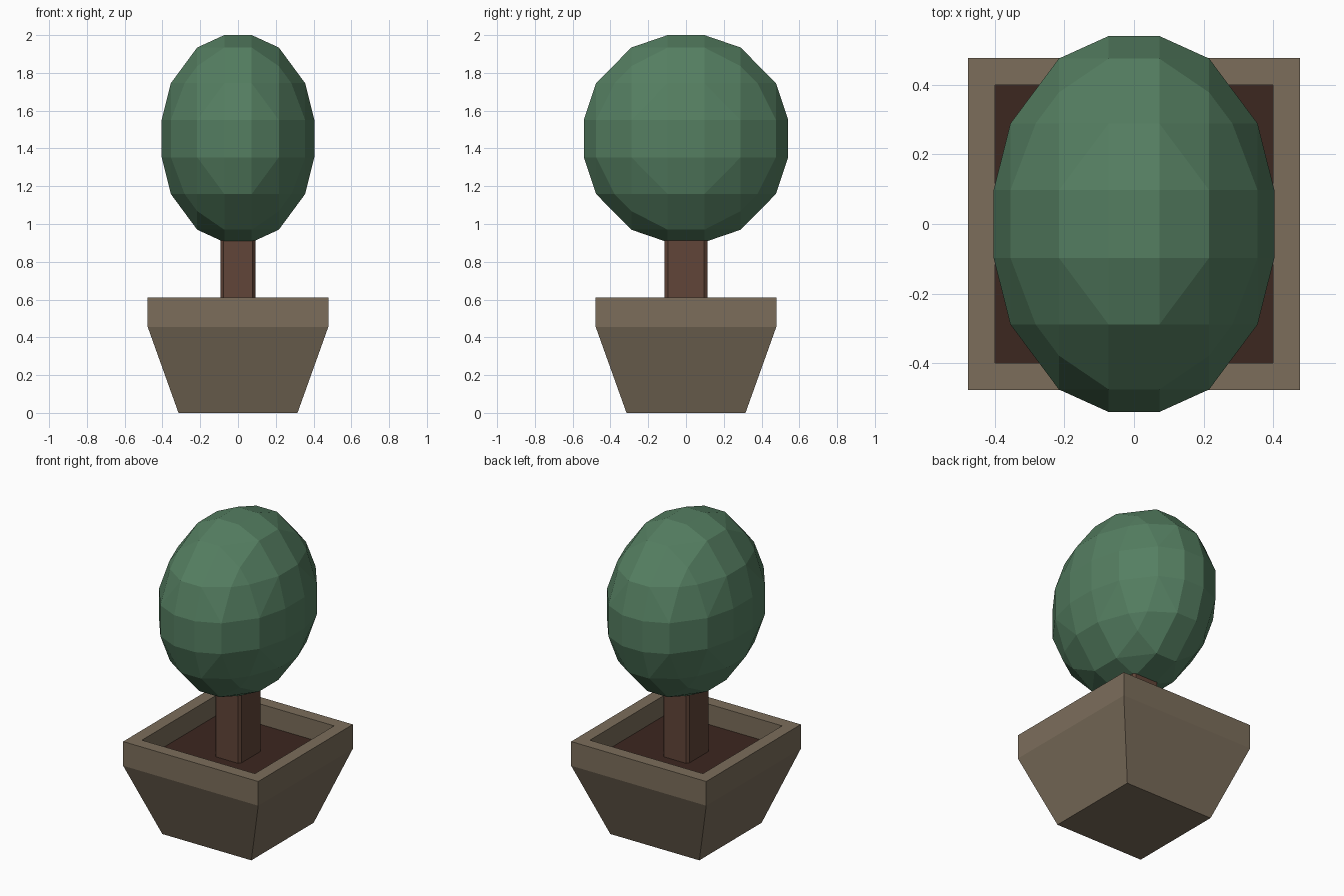
import bpy, bmesh
from itertools import permutations, product

if "Cube" in bpy.data.objects:
    bpy.data.objects.remove(bpy.data.objects["Cube"])


def finish(name, bm, color):
    bmesh.ops.recalc_face_normals(bm, faces=bm.faces[:])
    me = bpy.data.meshes.new(name)
    bm.to_mesh(me)
    bm.free()
    ob = bpy.data.objects.new(name, me)
    bpy.context.collection.objects.link(ob)
    mat = bpy.data.materials.new(name + "_color")
    mat.diffuse_color = (*color, 1)
    mat.use_nodes = True
    mat.node_tree.nodes["Principled BSDF"].inputs["Base Color"].default_value = mat.diffuse_color
    me.materials.append(mat)
    return ob


def loft(bm, rings):
    """Bridge consecutive rings of (x, y, z) points; return vertex rings."""
    vs = [[bm.verts.new(p) for p in ring] for ring in rings]
    for a, b in zip(vs, vs[1:]):
        n = len(a)
        for i in range(n):
            j = (i + 1) % n
            bm.faces.new((a[i], a[j], b[j], b[i]))
    return vs


def square(h, z):
    return [(-h, -h, z), (h, -h, z), (h, h, z), (-h, h, z)]


# square flared pot with upright rim and hollow top
SOIL_Z = 0.48
bm = bmesh.new()
rings = loft(bm, [square(h, z) for h, z in
                  [(0.315, 0), (0.478, 0.455), (0.478, 0.61), (0.40, 0.61), (0.40, SOIL_Z)]])
bm.faces.new(rings[0])
finish("pot", bm, (0.20, 0.155, 0.105))

# soil surface
bm = bmesh.new()
bm.faces.new([bm.verts.new(p) for p in square(0.40, SOIL_Z)])
bm.normal_update()
soil = finish("soil", bm, (0.045, 0.02, 0.014))
if soil.data.polygons[0].normal.z < 0:
    soil.data.flip_normals()

# trunk: rectangular post with chamfered corners
X, Y, CX, CY = 0.092, 0.113, 0.014, 0.018
outline = [(-X + CX, -Y), (X - CX, -Y), (X, -Y + CY), (X, Y - CY),
           (X - CX, Y), (-X + CX, Y), (-X, Y - CY), (-X, -Y + CY)]
bm = bmesh.new()
rings = loft(bm, [[(x, y, z) for x, y in outline] for z in (SOIL_Z, 1.0)])
for r in rings:
    bm.faces.new(r)
finish("trunk", bm, (0.12, 0.06, 0.04))

# foliage: rounded-cube ball, symmetric points stretched into an ellipsoid
points = set()
for base in [(0.18, 0.18, 1.0), (0.535, 0.18, 0.88), (0.535, 0.535, 0.70)]:
    for p in permutations(base):
        for s in product((-1, 1), repeat=3):
            points.add(tuple(a * b for a, b in zip(p, s)))
bm = bmesh.new()
for x, y, z in sorted(points):
    bm.verts.new((x * 0.404, y * 0.541, 1.452 + z * 0.548))
bmesh.ops.convex_hull(bm, input=bm.verts[:])
finish("foliage", bm, (0.09, 0.21, 0.12))
